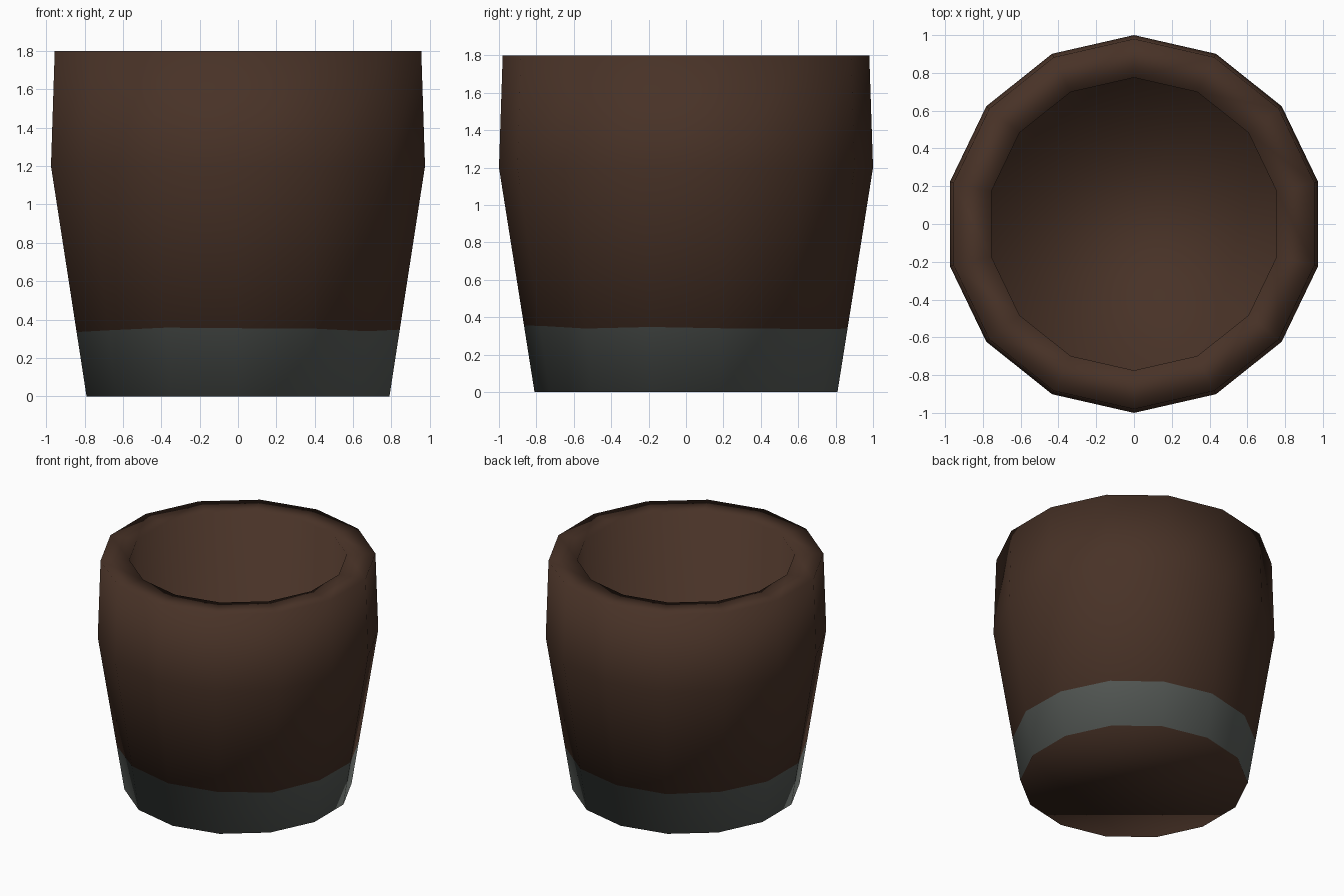
import bpy, bmesh, math, random
from mathutils import Vector

if "Cube" in bpy.data.objects:
    bpy.data.objects.remove(bpy.data.objects["Cube"])

random.seed(4)
SIDES = 14
BAND = 1  # profile ring where the grey band ends

# (radius, height) from the outer base, over the rim, down to the inner floor
profile = [(0.81, 0.0), (0.865, 0.345), (1.0, 1.2), (0.98, 1.8),
           (0.775, 1.8), (0.775, 0.2)]


def material(name, rgb):
    m = bpy.data.materials.new(name)
    m.diffuse_color = (*rgb, 1)
    m.use_nodes = True
    m.node_tree.nodes["Principled BSDF"].inputs["Base Color"].default_value = m.diffuse_color
    return m


# Lathe the cup as one continuous skin
bm = bmesh.new()
rings = []
for i, (r, z) in enumerate(profile):
    ring = []
    for k in range(SIDES):
        a = math.pi / 2 + 2 * math.pi * k / SIDES
        h, rad = z, r
        if i == BAND:  # slightly uneven painted edge
            h = z + random.uniform(-0.012, 0.015)
            rad = 0.81 + 0.19 * h / 1.2
        ring.append(bm.verts.new((rad * math.cos(a), rad * math.sin(a), h)))
    rings.append(ring)

for i in range(len(rings) - 1):
    for k in range(SIDES):
        n = (k + 1) % SIDES
        f = bm.faces.new((rings[i][k], rings[i][n], rings[i + 1][n], rings[i + 1][k]))
        f.material_index = 1 if i < BAND else 0

# Underside and inner floor
bm.faces.new(rings[0][::-1])
bm.faces.new(rings[-1])
for f in bm.faces:
    f.smooth = True

mesh = bpy.data.meshes.new("cup")
bm.to_mesh(mesh)
bm.free()
mesh.materials.append(material("dark brown", (0.065, 0.032, 0.020)))
mesh.materials.append(material("slate grey", (0.105, 0.117, 0.108)))

# Keep the soft shading running across the painted edge
normals = [v.normal.copy() for v in mesh.vertices]
for k in range(SIDES):
    blend = normals[k].lerp(normals[2 * SIDES + k], 0.29)
    normals[BAND * SIDES + k] = blend.normalized()
mesh.normals_split_custom_set_from_vertices([tuple(n) for n in normals])

cup = bpy.data.objects.new("cup", mesh)
bpy.context.collection.objects.link(cup)
